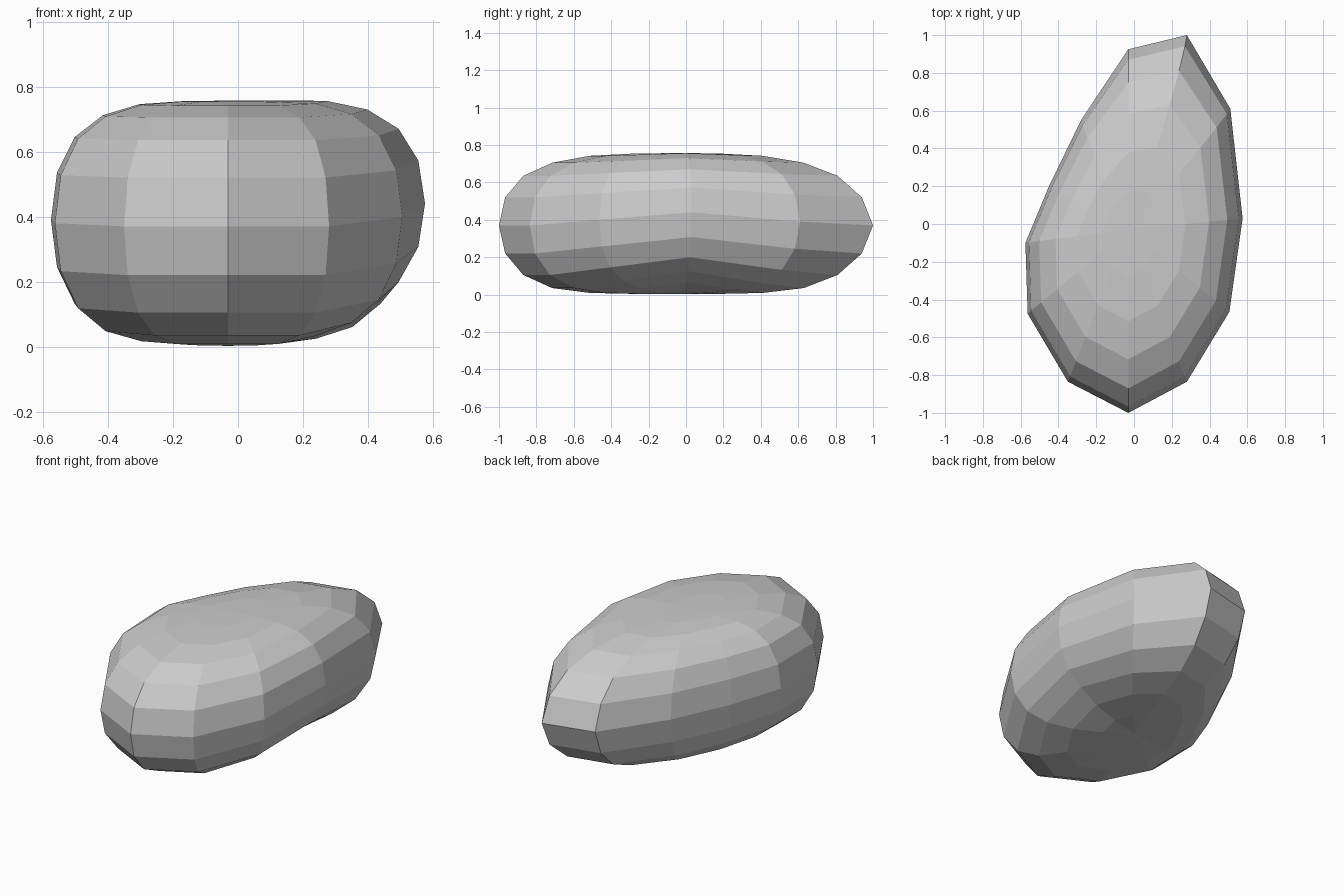
import bpy, bmesh

if "Cube" in bpy.data.objects:
    bpy.data.objects.remove(bpy.data.objects["Cube"])

# Widest outline of the stone: x, y, lift of the rim, share of the tapered back
OUTLINE = [
    (-0.03, 0.925, 0, 1), (0.28, 1.0, 0, 1), (0.51, 0.61, 0.02, 0.4),
    (0.575, 0.03, 0.07, 0), (0.505, -0.465, 0.03, 0), (0.28, -0.835, 0, 0),
    (-0.03, -1.0, 0, 0), (-0.35, -0.835, 0, 0), (-0.563, -0.475, 0.01, 0),
    (-0.575, -0.1, 0.02, 0), (-0.45, 0.2, 0.005, 0), (-0.28, 0.55, 0, 0.5),
]
# Ring shrink factors from rim to pole: general and tapered back
ROUND = [1, 0.966, 0.866, 0.707, 0.5, 0.259]
TAPER = [1, 0.942, 0.816, 0.64, 0.427, 0.21]
# Ring heights from the rim and how strongly each follows the rim lift
TOP = [0, 0.15, 0.265, 0.335, 0.372, 0.384]
BOTTOM = [0, 0.15, 0.265, 0.335, 0.361, 0.366]
TOP_LIFT = [1, 0.75, 0.5, 0.35, 0.2, 0.05]
BOTTOM_LIFT = [1, 1.25, 1.35, 1.3, 0.8, 0.3]
CX, CY, RIM = -0.03, -0.03, 0.37

bm = bmesh.new()


def ring(k, sign):
    heights, lifts = (TOP, TOP_LIFT) if sign > 0 else (BOTTOM, BOTTOM_LIFT)
    verts = []
    for x, y, lift, back in OUTLINE:
        fy = ROUND[k] + (TAPER[k] - ROUND[k]) * back
        verts.append(bm.verts.new((CX + (x - CX) * ROUND[k],
                                   CY + (y - CY) * fy,
                                   RIM + sign * heights[k] + lift * lifts[k])))
    return verts


# Stack the rings from bottom to top and close with triangle fans
rings = [ring(k, -1) for k in range(5, 0, -1)] + [ring(k, 1) for k in range(6)]
n = len(OUTLINE)
for a, b in zip(rings, rings[1:]):
    for i in range(n):
        j = (i + 1) % n
        bm.faces.new((a[i], a[j], b[j], b[i]))
for z, r in ((0.003, rings[0]), (0.757, rings[-1])):
    pole = bm.verts.new((CX, CY, z))
    for i in range(n):
        bm.faces.new((r[i], r[(i + 1) % n], pole))
bmesh.ops.recalc_face_normals(bm, faces=bm.faces)

mesh = bpy.data.meshes.new("stone")
bm.to_mesh(mesh)
bm.free()
bpy.context.collection.objects.link(bpy.data.objects.new("stone", mesh))
